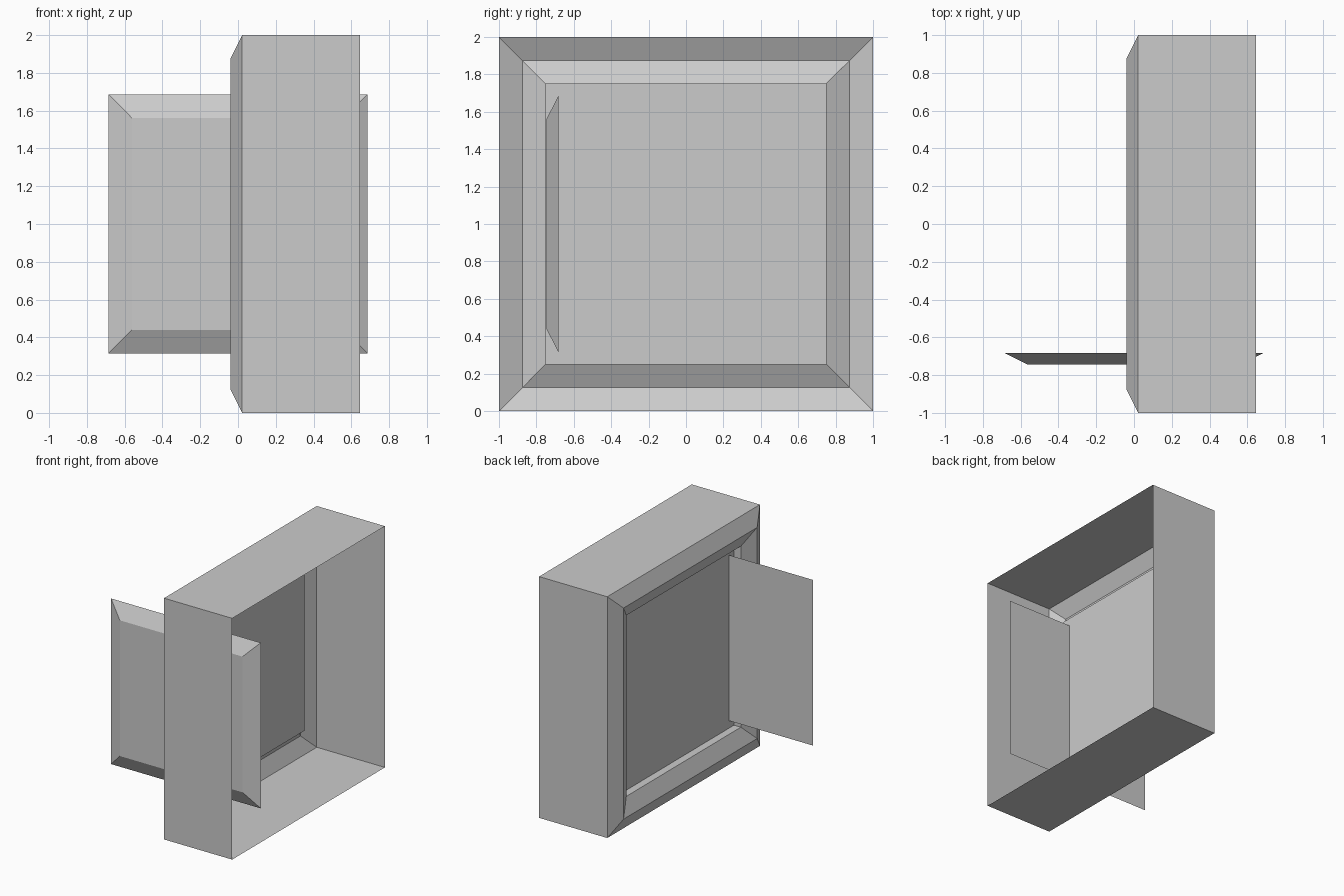
import bpy, bmesh
from mathutils import Vector

if "Cube" in bpy.data.objects:
    bpy.data.objects.remove(bpy.data.objects["Cube"])


def loft(name, origin, axis, profile, cap_start=False, cap_end=False):
    """Skin square rings given as (position along axis, half size)."""
    bm = bmesh.new()
    side = 'Y' if axis == 'X' else 'X'
    rings = []
    for pos, half in profile:
        ring = []
        for a, b in ((-1, -1), (1, -1), (1, 1), (-1, 1)):
            co = (pos, a * half, b * half) if side == 'Y' else (a * half, pos, b * half)
            ring.append(bm.verts.new(Vector(co) + Vector(origin)))
        rings.append(ring)
    for r, s in zip(rings, rings[1:]):
        for i in range(4):
            j = (i + 1) % 4
            bm.faces.new((r[i], r[j], s[j], s[i]))
    if cap_start:
        bm.faces.new(rings[0])
    if cap_end:
        bm.faces.new(rings[-1])
    bmesh.ops.recalc_face_normals(bm, faces=bm.faces)
    mesh = bpy.data.meshes.new(name)
    bm.to_mesh(mesh)
    bm.free()
    obj = bpy.data.objects.new(name, mesh)
    bpy.context.collection.objects.link(obj)
    return obj


# Window casing: open sleeve, ridged trim, short reveal and the closing pane
loft("window_frame", (0, 0, 1), 'X',
     [(0.647, 1.0), (0.022, 1.0), (-0.04, 0.875), (0.022, 0.75), (0.085, 0.75)],
     cap_end=True)

# Open shutter: flat back with a bevelled front, crossing the pane
loft("shutter", (0, 0, 1), 'Y',
     [(-0.745, 0.5625), (-0.682, 0.6865)], cap_start=True, cap_end=True)
